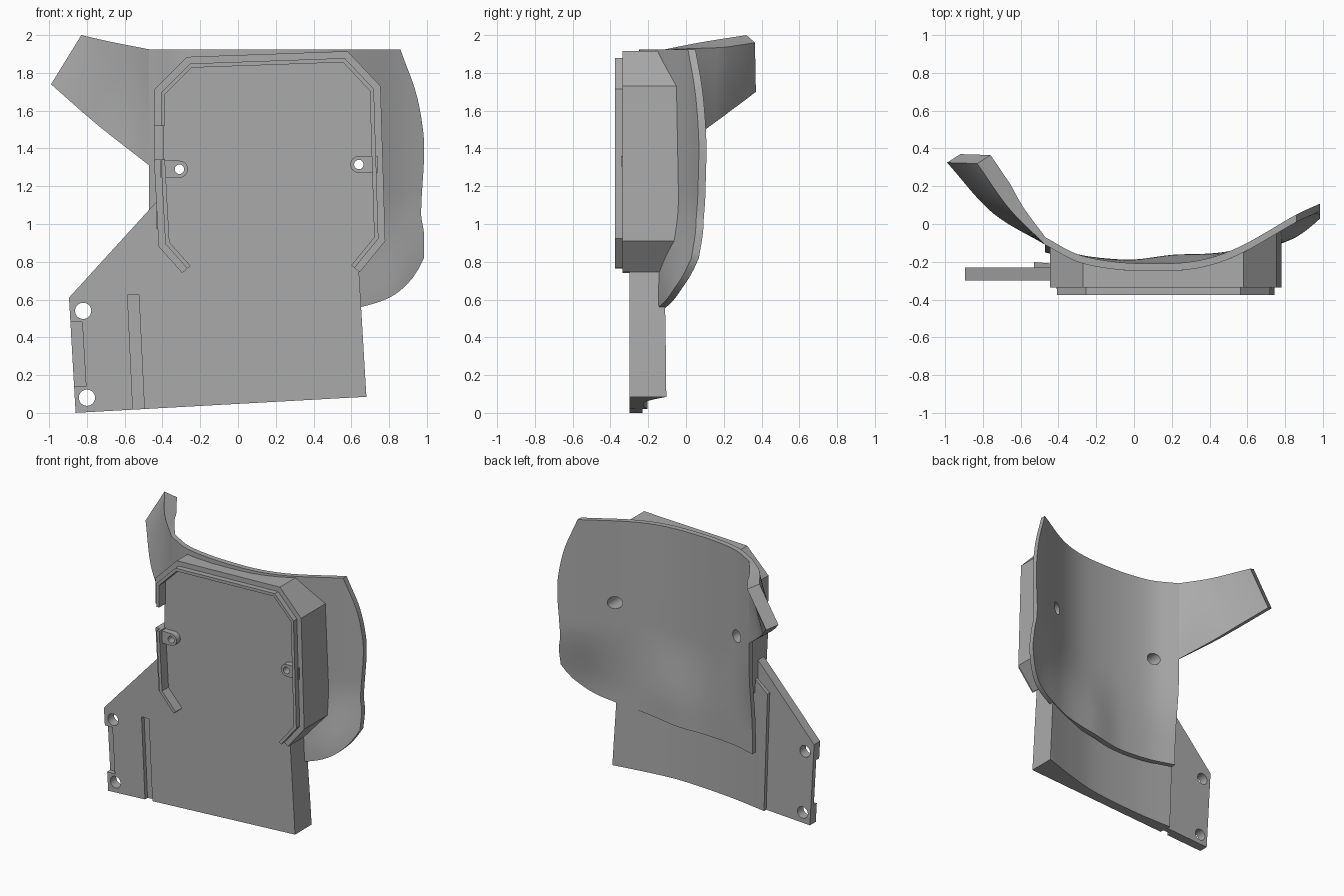
import bpy, bmesh, math
from mathutils import Vector

cube = bpy.data.objects.get("Cube")
if cube:
    bpy.data.objects.remove(cube, do_unlink=True)

grey = bpy.data.materials.new("plain grey")
grey.use_nodes = True
colour = (0.4, 0.4, 0.4, 1)
grey.diffuse_color = colour
grey.node_tree.nodes["Principled BSDF"].inputs["Base Color"].default_value = colour


def smooth(points, t):
    """Smooth interpolation through (t, value) points, held at the ends."""
    if t <= points[0][0]:
        return points[0][1]
    if t >= points[-1][0]:
        return points[-1][1]
    n = len(points)
    i = max(k for k in range(n - 1) if points[k][0] <= t)

    def slope(k):
        a, b = points[max(k - 1, 0)], points[min(k + 1, n - 1)]
        return (b[1] - a[1]) / (b[0] - a[0])
    (t0, p0), (t1, p1) = points[i], points[i + 1]
    h = t1 - t0
    s = (t - t0) / h
    return (p0 * (1 + 2 * s) * (1 - s) ** 2 + p1 * s * s * (3 - 2 * s)
            + h * s * (1 - s) * (slope(i) * (1 - s) - slope(i + 1) * s))


def finish(name, bm):
    bmesh.ops.recalc_face_normals(bm, faces=bm.faces)
    mesh = bpy.data.meshes.new(name)
    bm.to_mesh(mesh)
    bm.free()
    mesh.materials.append(grey)
    ob = bpy.data.objects.new(name, mesh)
    bpy.context.collection.objects.link(ob)
    return ob


def prism(name, outline, y0, y1):
    """Outline in x and z, extruded along y."""
    bm = bmesh.new()
    face = bm.faces.new([bm.verts.new((x, y0, z)) for x, z in outline])
    ext = bmesh.ops.extrude_face_region(bm, geom=[face])["geom"]
    for v in ext:
        if isinstance(v, bmesh.types.BMVert):
            v.co.y = y1
    return finish(name, bm)


def box(name, x0, x1, z0, z1, y0, y1):
    return prism(name, [(x0, z0), (x1, z0), (x1, z1), (x0, z1)], y0, y1)


def disc(x, z, r, y0, y1):
    ring = [math.tau * k / 32 for k in range(32)]
    return prism("cutter", [(x + r * math.cos(a), z + r * math.sin(a)) for a in ring], y0, y1)


def sheet(name, front, back, nu, nv):
    """Closed solid between two surfaces over the unit square."""
    bm = bmesh.new()
    g = [[[bm.verts.new(f(i / nu, j / nv)) for j in range(nv + 1)]
          for i in range(nu + 1)] for f in (front, back)]
    for s in g:
        for i in range(nu):
            for j in range(nv):
                bm.faces.new((s[i][j], s[i + 1][j], s[i + 1][j + 1], s[i][j + 1]))
    edge = ([(i, 0) for i in range(nu)] + [(nu, j) for j in range(nv)]
            + [(i, nv) for i in range(nu, 0, -1)] + [(0, j) for j in range(nv, 0, -1)])
    for (a, b), (c, d) in zip(edge, edge[1:] + edge[:1]):
        bm.faces.new((g[0][a][b], g[0][c][d], g[1][c][d], g[1][a][b]))
    return finish(name, bm)


def strip(name, path, a, b, y0, y1):
    """Bar following an open path, between inward offsets a and b."""
    pts = [Vector(p) for p in path]
    norms = [Vector((d.y, -d.x)).normalized()
             for d in (q - p for p, q in zip(pts, pts[1:]))]
    sides = [[], []]
    for i, p in enumerate(pts):
        m, n = norms[max(i - 1, 0)], norms[min(i, len(norms) - 1)]
        mitre = (m + n) / (1 + m.dot(n))
        sides[0].append(p + mitre * a)
        sides[1].append(p + mitre * b)
    return prism(name, sides[0] + sides[1][::-1], y0, y1)


def cut(ob, cutter):
    cutter.hide_render = True
    mod = ob.modifiers.new("cut", "BOOLEAN")
    mod.operation, mod.solver, mod.object = "DIFFERENCE", "EXACT", cutter
    bpy.context.view_layer.objects.active = ob
    bpy.ops.object.modifier_apply(modifier=mod.name)
    bpy.data.objects.remove(cutter, do_unlink=True)


# Curved shell: cross-section, bottom warp, bottom edge and right edge
LEFT, TOP, THICK = -0.47, 1.925, 0.04
section = [(-.47, -.07), (-.3, -.16), (-.1, -.2), (.12, -.21), (.3, -.2), (.45, -.165),
           (.6, -.1), (.86, .05), (.99, .11)]
warp = [(-.47, -.04), (-.3, 0), (0, .02), (.25, .045), (.6, -.02), (.85, -.08), (.99, -.06)]
bottom = [(-.47, .47), (.06, .47), (.4, .51), (.65, .56), (.82, .62), (.93, .72), (.985, .82)]
right = [(.82, .985), (.95, .985), (1.08, .97), (1.35, .985), (1.5, .98), (1.72, .94), (1.925, .86)]


def shell_y(x, z):
    t = min(max((1.15 - z) / .55, 0), 1)
    return smooth(section, x) + smooth(warp, x) * t * t * (3 - 2 * t)


def shell_point(u, v, offset=0):
    x = LEFT + u * (smooth(right, .82 + v * (TOP - .82)) - LEFT)
    low = smooth(bottom, x)
    z = low + (TOP - low) * v
    return (x, shell_y(x, z) + offset, z)


shell = sheet("curved_shell", lambda u, v: shell_point(u, v, -THICK), shell_point, 48, 36)

# Arm sweeping back from the upper corner of the shell
arm_top = [(0, Vector((LEFT, -.11, 1.925))), (.5, Vector((-.66, .08, 1.962))), (1, Vector((-.83, .32, 2)))]
arm_low = [(0, Vector((LEFT, -.11, 1.31))), (.5, Vector((-.75, .06, 1.53))), (1, Vector((-.99, .325, 1.74)))]


def arm_front(u, v):
    return smooth(arm_low, u).lerp(smooth(arm_top, u), v)


def arm_back(u, v):
    return arm_front(u, v) + Vector((0, THICK, 0)).lerp(Vector((.07, .045, -.04)), min(1, u * 1.5))


arm = sheet("rear_arm", arm_front, arm_back, 20, 8)

# Housing block, trimmed to the shell
rim_a = [(-.445, 1.52), (-.445, 1.71), (-.27, 1.885), (.58, 1.915), (.755, 1.73), (.78, .91), (.645, .745)]
rim_b = [(-.295, .74), (-.42, .88), (-.445, 1.34)]
housing = prism("housing", rim_a + rim_b, -.30, .3)


def behind_shell(u, v):
    x, z = -.6 + 1.7 * u, 2.2 * v
    return (x, shell_y(x, z) - THICK / 2, z)


cut(housing, sheet("cutter", behind_shell, lambda u, v: (-.6 + 1.7 * u, 1, 2.2 * v), 48, 24))
cut(housing, box("cutter", -.6, -.395, 1.34, 1.52, -.5, -.15))

# Raised rim and narrow lip around the housing face
for side, path in (("main", rim_a), ("left", rim_b)):
    strip(side + "_rim", path, 0, .058, -.335, -.295)
    strip(side + "_lip", path, .036, .058, -.375, -.33)

# Screw tabs, joined to the rim
screws = [(-.31, 1.29, -1), (.64, 1.315, 1)]
tabs = []
for x, z, d in screws:
    arc = [math.pi * (k / 12 - .5) for k in range(13)]
    outline = [(x - d * .045 * math.cos(a), z + .045 * math.sin(a)) for a in arc]
    outline += [(x + d * .1, z + .045), (x + d * .1, z - .045)]
    tabs.append(prism("screw_tab", outline, -.345, -.295))

# Thick base plate with a hollowed rear, and a thin side wing
plate = prism("base_plate", [(-.5, .02), (.68, .085), (.64, .76), (.6, 1.0), (-.4, 1.0), (-.53, .9)], -.30, .1)
hollow = [(-.55, -.2), (-.2, -.225), (.2, -.215), (.45, -.165), (.69, -.1)]


def plate_back(u, v):
    x = -.6 + 1.4 * u
    return (x, smooth(hollow, x), -.1 + 1.2 * v)


cut(plate, sheet("cutter", plate_back, lambda u, v: (-.6 + 1.4 * u, .5, -.1 + 1.2 * v), 32, 1))
wing = prism("side_wing", [(-.86, 0), (-.45, .0227), (-.43, 1.12), (-.895, .61)], -.30, -.23)

# Wing groove, edge recess and mounting holes
for ob in (wing, plate):
    cut(ob, prism("cutter", [(-.585, .625), (-.525, .625), (-.494, -.02), (-.555, -.02)], -.4, -.27))
cut(wing, prism("cutter", [(-.95, .48), (-.825, .48), (-.805, .14), (-.95, .14)], -.4, -.265))
for x, z in ((-.82, .54), (-.8, .08)):
    cut(wing, disc(x, z, .043, -.5, 0))

# Screw holes: narrow at the front, wide at the back
for x, z, d in screws:
    for ob in [housing, shell] + tabs:
        cut(ob, disc(x, z, .025, -.5, .3))
    for ob in (housing, shell):
        cut(ob, disc(x, z, .045, -.26, .5))

for ob in (shell, arm, housing, plate, wing, *tabs):
    bpy.ops.object.select_all(action="DESELECT")
    ob.select_set(True)
    bpy.context.view_layer.objects.active = ob
    bpy.ops.object.shade_smooth_by_angle(angle=math.radians(30))
